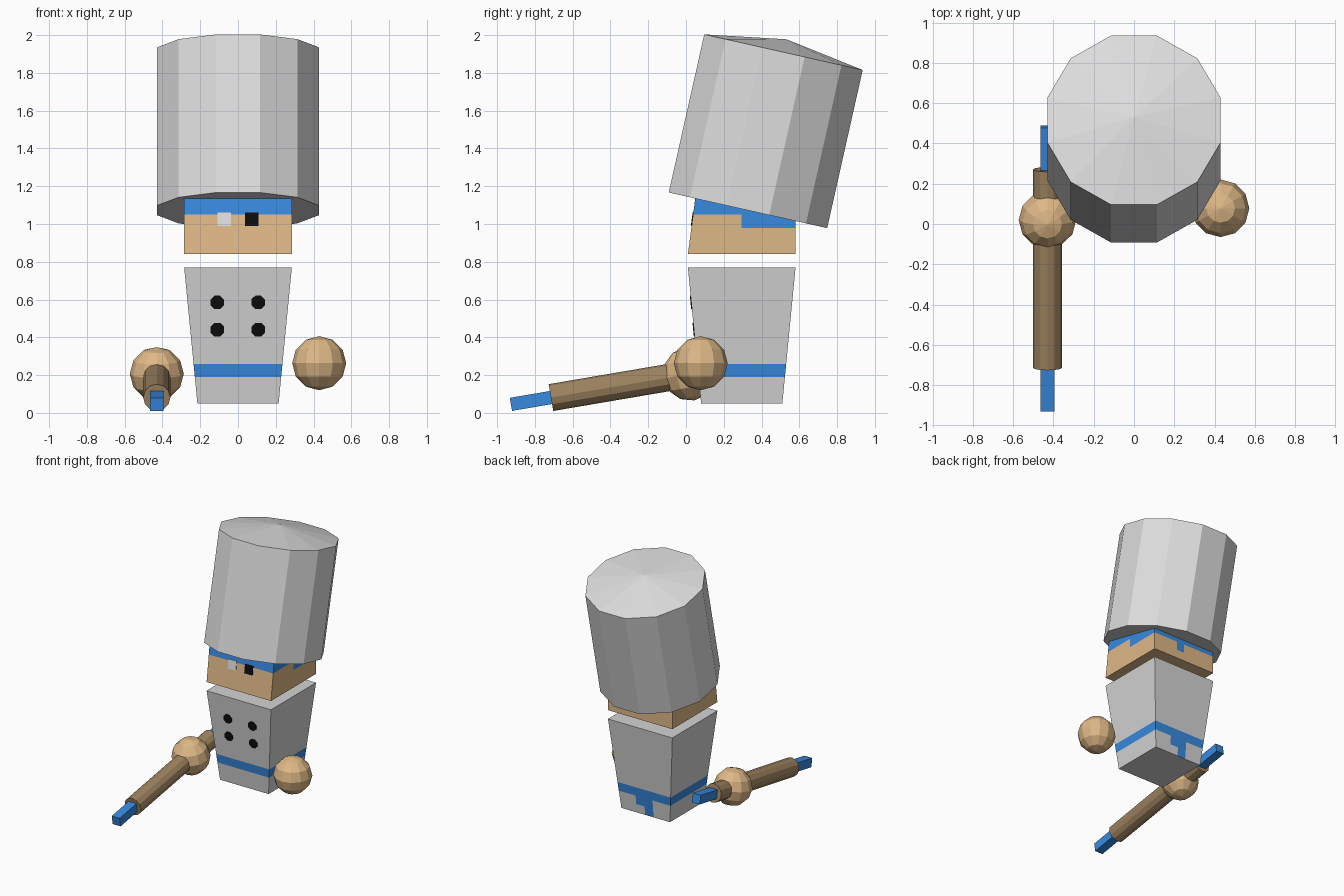
import bpy, bmesh, math
from mathutils import Matrix, Vector

if "Cube" in bpy.data.objects:
    bpy.data.objects.remove(bpy.data.objects["Cube"])


def srgb(r, g, b):
    f = lambda c: (c / 255 / 12.92) if c < 11 else ((c / 255 + 0.055) / 1.055) ** 2.4
    return (f(r), f(g), f(b), 1)


def material(name, rgb):
    m = bpy.data.materials.new(name)
    m.diffuse_color = srgb(*rgb)
    m.use_nodes = True
    m.node_tree.nodes["Principled BSDF"].inputs["Base Color"].default_value = m.diffuse_color
    return m


GREY = material("light_grey", (222, 222, 222))
CLOTH = material("cloth_grey", (212, 212, 212))
SKIN = material("tan", (222, 184, 135))
WOOD = material("brown", (158, 131, 96))
BLUE = material("blue", (56, 138, 224))
BLACK = material("black", (12, 12, 12))


def finish(name, bm, mats, matrix=Matrix()):
    bm.transform(matrix)
    bmesh.ops.recalc_face_normals(bm, faces=bm.faces)
    me = bpy.data.meshes.new(name)
    bm.to_mesh(me)
    bm.free()
    for m in mats:
        me.materials.append(m)
    ob = bpy.data.objects.new(name, me)
    bpy.context.collection.objects.link(ob)
    return ob


def tapered_block(name, low, high, mats, cuts, rule):
    """Block between two rectangles (half width, y0, y1, z), cut by planes and painted by a rule."""
    bm = bmesh.new()
    rings = [[bm.verts.new(p) for p in ((-w, a, z), (w, a, z), (w, b, z), (-w, b, z))]
             for w, a, b, z in (low, high)]
    bm.faces.new(rings[0])
    bm.faces.new(rings[1])
    for i in range(4):
        j = (i + 1) % 4
        bm.faces.new((rings[0][i], rings[0][j], rings[1][j], rings[1][i]))
    for axis, values in cuts.items():
        for v in values:
            no = Vector((axis == "x", axis == "y", axis == "z"))
            bmesh.ops.bisect_plane(bm, geom=bm.verts[:] + bm.edges[:] + bm.faces[:],
                                   plane_co=no * v, plane_no=no)
    bmesh.ops.recalc_face_normals(bm, faces=bm.faces)
    for f in bm.faces:
        f.material_index = int(rule(f.calc_center_median(), f.normal))
    return finish(name, bm, mats)


# Robe body with a belt whose loose end hangs down the back
def belt(c, n):
    if abs(n.z) > 0.8:
        return False
    tail = n.y > 0.5 and -0.07 < c.x < (0.08 if c.z > 0.12 else 0.005)
    return 0.19 < c.z < 0.26 or (tail and c.z < 0.19)


tapered_block("body", (0.215, 0.08, 0.51, 0.05), (0.285, 0.01, 0.58, 0.77), (CLOTH, BLUE),
              {"z": (0.12, 0.19, 0.26), "x": (-0.07, 0.005, 0.08)}, belt)


# Head with painted hair, longer at the back
def hair(c, n):
    if n.z < -0.8:
        return False
    if n.y > 0.5:
        return c.z > 0.98 or (c.z > 0.91 and 0 < c.x < 0.07)
    return c.z > 1.05 or (c.z > 0.98 and c.y > 0.295 and abs(n.x) > 0.5)


tapered_block("head", (0.285, 0.01, 0.58, 0.84), (0.285, 0.085, 0.58, 1.41), (SKIN, BLUE),
              {"z": (0.91, 0.98, 1.05), "x": (0, 0.07), "y": (0.295,)}, hair)

# Tall hat, tilted back, with a shallow cone on top
bm = bmesh.new()
bmesh.ops.create_cone(bm, cap_ends=True, cap_tris=True, segments=12,
                      radius1=0.445, radius2=0.445, depth=0.858)
for v in bm.verts:
    if v.co.xy.length < 0.01 and v.co.z > 0:
        v.co.z += 0.07
finish("hat", bm, [GREY], Matrix.Translation((0, 0.422, 1.491))
       @ Matrix.Rotation(-0.221, 4, "X") @ Matrix.Rotation(math.radians(15), 4, "Z"))


# Thin plates on the front: eyes and buttons
def plate(name, sides, radius, x, y, z, tilt, mat):
    bm = bmesh.new()
    bmesh.ops.create_cone(bm, cap_ends=True, segments=sides, radius1=radius,
                          radius2=radius, depth=0.008)
    finish(name, bm, [mat], Matrix.Translation((x, y, z))
           @ Matrix.Rotation(math.pi / 2 + tilt, 4, "X")
           @ Matrix.Rotation(math.pi / sides, 4, "Z"))


for side, x, mat in (("left", -0.073, GREY), ("right", 0.073, BLACK)):
    plate(side + "_eye", 4, 0.051, x, 0.01 + (1.025 - 0.84) * 0.132, 1.025, -0.131, mat)
for z in (0.44, 0.585):
    for x in (-0.11, 0.107):
        plate("button", 8, 0.039, x, 0.01 + (0.77 - z) * 0.097, z, 0.097, BLACK)

# Staff: blue square core inside a wooden grip
TILT = Matrix.Rotation(math.atan(0.17), 4, "X")
STAFF = Matrix.Translation((-0.43, -0.222, 0.165)) @ TILT
bm = bmesh.new()
bmesh.ops.create_cube(bm, size=1, matrix=Matrix.Diagonal((0.07, 1.43, 0.07, 1)))
finish("staff_core", bm, [BLUE], STAFF)
bm = bmesh.new()
bmesh.ops.create_cone(bm, cap_ends=True, segments=12, radius1=0.072, radius2=0.072, depth=1.0,
                      matrix=Matrix.Rotation(math.pi / 2, 4, "X"))
finish("staff_grip", bm, [WOOD], STAFF)

# Floating ball hands
for name, pos, rot in (("left_hand", (-0.43, 0.02, 0.207), TILT),
                       ("right_hand", (0.43, 0.078, 0.263), Matrix())):
    bm = bmesh.new()
    bmesh.ops.create_uvsphere(bm, u_segments=12, v_segments=6, radius=0.143)
    finish(name, bm, [SKIN], Matrix.Translation(pos) @ rot)
